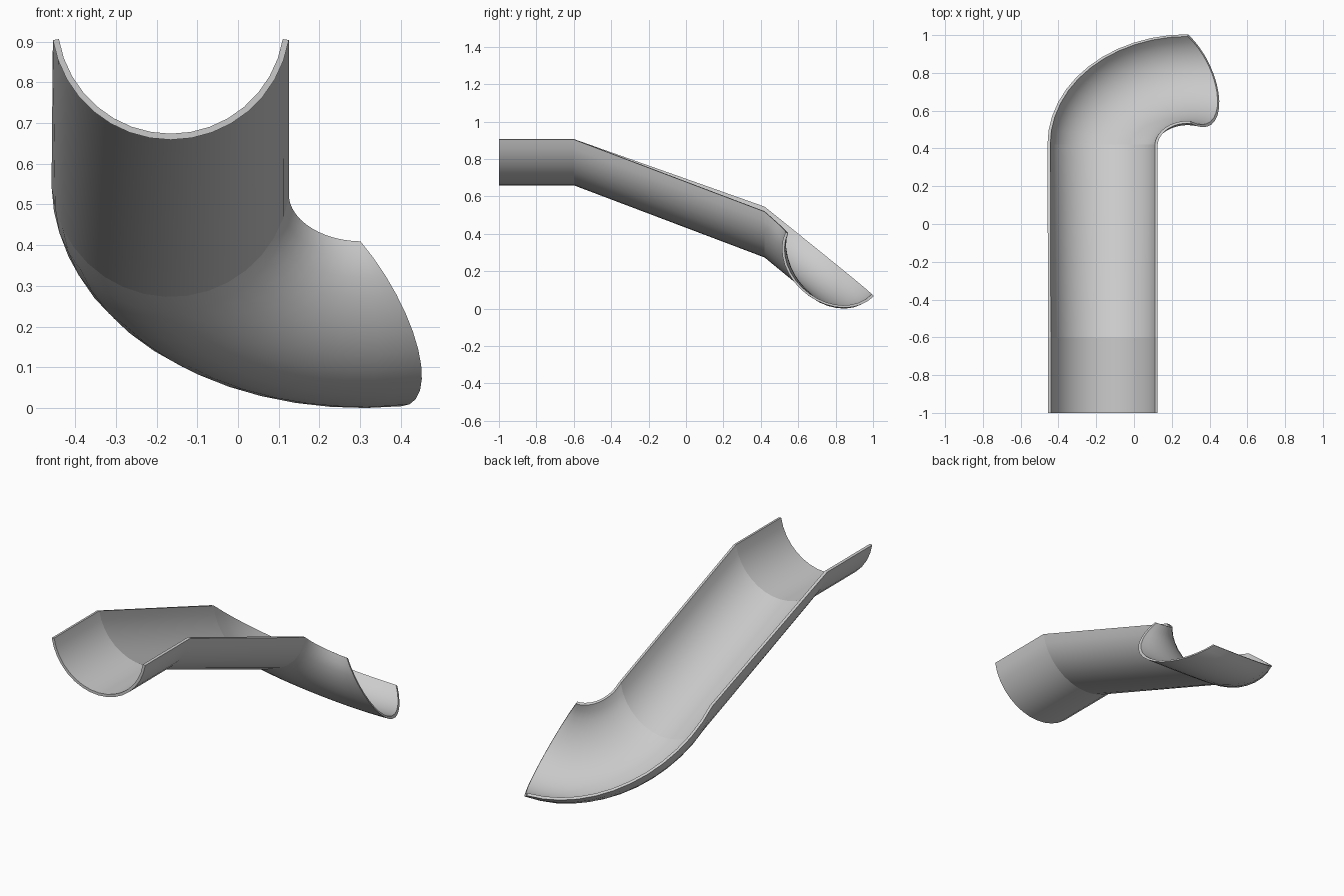
import bpy, bmesh
from math import radians, sin, cos
from mathutils import Vector, Matrix

if "Cube" in bpy.data.objects:
    bpy.data.objects.remove(bpy.data.objects["Cube"])

R, T, CX, N = 0.294, 0.015, -0.165, 16   # outer radius, wall, trough centre x, facets


def section(y, z_bottom, rim_left, rim_right):
    """Closed ring of a thin open trough; rim angles are degrees below horizontal."""
    a0, a1 = radians(180 + rim_left), radians(360 - rim_right)
    zc = z_bottom + R
    angles = [a0 + (a1 - a0) * i / N for i in range(N + 1)]
    outer = [Vector((CX + R * cos(a), y, zc + R * sin(a))) for a in angles]
    inner = [Vector((CX + (R - T) * cos(a), y, zc + (R - T) * sin(a))) for a in angles]
    return outer + inner[::-1]


# straight run: level entry, then the slope
rings = [section(-1.0, 0.66, 9.6, 9.6),
         section(-0.6, 0.66, 9.6, 9.6),
         section(0.42, 0.274, 4.5, 9.6)]

# banked quarter bend: last section turned about a tilted axis
axis = Vector((0, sin(radians(38)), cos(radians(38))))
pivot = Vector((0.288, 0.42, 0.54))
start, STEPS = rings[-1], 12
for i in range(1, STEPS + 1):
    t = i / STEPS
    rot = Matrix.Rotation(-radians(90) * t, 3, axis)
    rings.append([pivot + rot @ (p - pivot) - Vector((0, 0.006, 0.016)) * t for p in start])

# skin the sections and close both ends
bm = bmesh.new()
loops = [[bm.verts.new(p) for p in ring] for ring in rings]
count = len(loops[0])
for a, b in zip(loops, loops[1:]):
    for j in range(count):
        k = (j + 1) % count
        bm.faces.new((a[j], a[k], b[k], b[j]))
for ring in (loops[0], loops[-1]):
    for j in range(N):
        bm.faces.new((ring[j], ring[j + 1], ring[count - 2 - j], ring[count - 1 - j]))
bmesh.ops.recalc_face_normals(bm, faces=bm.faces)
low = min(v.co.z for v in bm.verts)
bmesh.ops.translate(bm, verts=bm.verts, vec=(0, 0, -low))

# creases where the three pieces of the chute meet
for ring in (loops[1], loops[2]):
    for j in range(count):
        e = bm.edges.get((ring[j], ring[(j + 1) % count]))
        if e:
            e.smooth = False

mesh = bpy.data.meshes.new("slide_chute")
bm.to_mesh(mesh)
bm.free()
chute = bpy.data.objects.new("slide_chute", mesh)
bpy.context.collection.objects.link(chute)
bpy.context.view_layer.objects.active = chute
chute.select_set(True)
bpy.ops.object.shade_smooth_by_angle(angle=radians(30), keep_sharp_edges=True)
